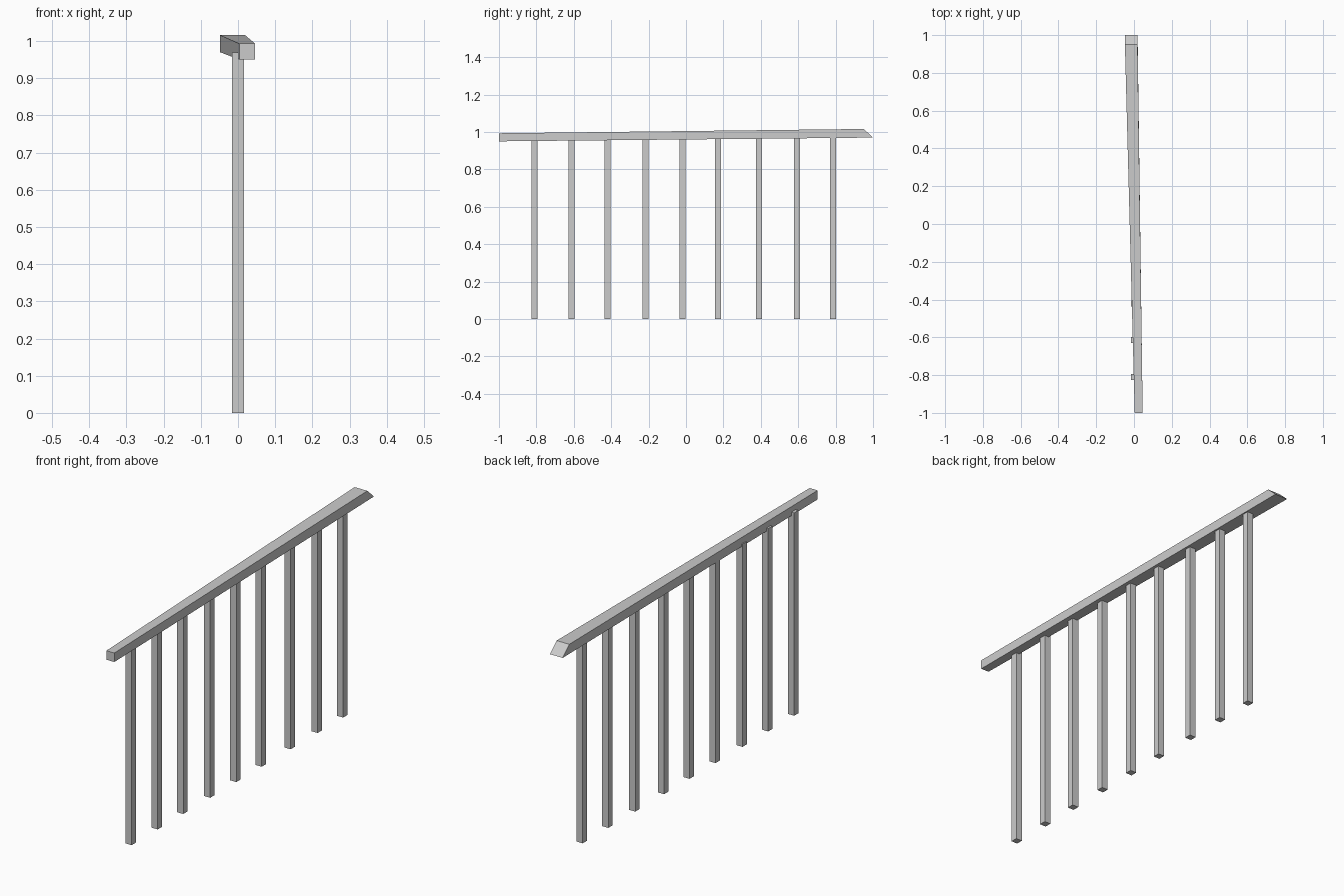
import bpy
import bmesh
from mathutils import Matrix

if "Cube" in bpy.data.objects:
    bpy.data.objects.remove(bpy.data.objects["Cube"])


def make_object(name, bm):
    bmesh.ops.recalc_face_normals(bm, faces=bm.faces)
    mesh = bpy.data.meshes.new(name)
    bm.to_mesh(mesh)
    bm.free()
    obj = bpy.data.objects.new(name, mesh)
    bpy.context.collection.objects.link(obj)
    return obj


# Balusters: square posts of equal height under the rail
POST, HEIGHT = 0.032, 0.969
for i, y in enumerate((-0.81, -0.613, -0.42, -0.217, -0.02, 0.172, 0.39, 0.594, 0.787)):
    bm = bmesh.new()
    bmesh.ops.create_cube(bm, size=1, matrix=Matrix.Translation((0, y, HEIGHT / 2))
                          @ Matrix.Diagonal((POST, POST, HEIGHT, 1)))
    make_object(f"baluster_{i + 1}", bm)

# Handrail: skewed bar, widening and rising to a slanted back end
bm = bmesh.new()
front = [(0.004, -1, 0.95), (0.046, -1, 0.95), (0.046, -1, 0.993), (0.004, -1, 0.993)]
back = [(-0.048, 1, 0.97), (0.019, 1, 0.97), (0.019, 0.95, 1.016), (-0.048, 0.95, 1.016)]
a = [bm.verts.new(p) for p in front]
b = [bm.verts.new(p) for p in back]
bm.faces.new(a)
bm.faces.new(b)
for i in range(4):
    j = (i + 1) % 4
    bm.faces.new((a[i], a[j], b[j], b[i]))
make_object("handrail", bm)
